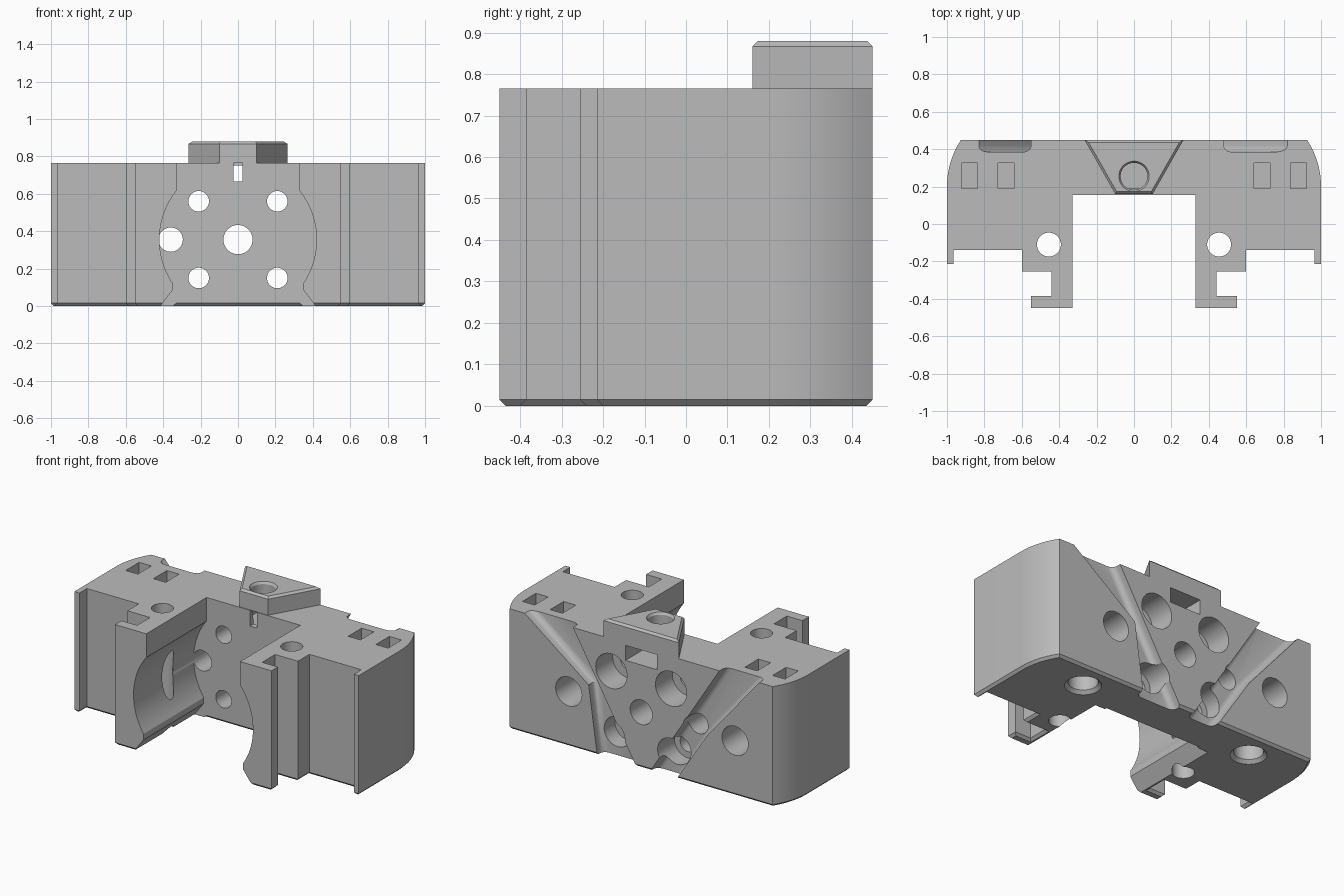
import bpy, bmesh, math
from mathutils import Matrix, Vector

if "Cube" in bpy.data.objects:
    bpy.data.objects.remove(bpy.data.objects["Cube"], do_unlink=True)

grey = bpy.data.materials.new("plain grey")
grey.use_nodes = True
grey.diffuse_color = (0.5, 0.5, 0.5, 1)
grey.node_tree.nodes["Principled BSDF"].inputs["Base Color"].default_value = (0.5, 0.5, 0.5, 1)

HEIGHT, BACK, WALL = 0.765, 0.45, 0.155


def make(name, bm):
    bmesh.ops.recalc_face_normals(bm, faces=bm.faces)
    mesh = bpy.data.meshes.new(name)
    bm.to_mesh(mesh)
    bm.free()
    mesh.materials.append(grey)
    obj = bpy.data.objects.new(name, mesh)
    bpy.context.collection.objects.link(obj)
    return obj


def prism(name, pts, lo, hi, axis="Z", bevel=None, width=0.015, segments=1):
    """Extrude a profile along Z (x, y points) or Y (x, z points)."""
    put = (lambda a, b, t: (a, b, t)) if axis == "Z" else (lambda a, b, t: (a, t, b))
    bm = bmesh.new()
    ends = [[bm.verts.new(put(a, b, t)) for a, b in pts] for t in (lo, hi)]
    caps = [bm.faces.new(ring) for ring in ends]
    n = len(pts)
    for i in range(n):
        j = (i + 1) % n
        bm.faces.new((ends[0][i], ends[0][j], ends[1][j], ends[1][i]))
    bmesh.ops.recalc_face_normals(bm, faces=bm.faces)
    if bevel is not None:
        bmesh.ops.bevel(bm, geom=list(caps[bevel].edges), offset=width,
                        segments=segments, profile=0.5, affect="EDGES")
    return make(name, bm)


def box(x, y, z):
    pts = [(x[0], y[0]), (x[1], y[0]), (x[1], y[1]), (x[0], y[1])]
    return prism("box_cutter", pts, z[0], z[1])


def drill(start, end, r1, r2=None, sides=48):
    """Round cutter between two points, tapered when r2 is given."""
    a, b = Vector(start), Vector(end)
    d = b - a
    bm = bmesh.new()
    turn = Matrix.Translation((a + b) / 2) @ d.to_track_quat("Z", "Y").to_matrix().to_4x4()
    bmesh.ops.create_cone(bm, cap_ends=True, segments=sides, radius1=r1,
                          radius2=r1 if r2 is None else r2, depth=d.length, matrix=turn)
    return make("round_cutter", bm)


def cut(target, cutter):
    mod = target.modifiers.new("cut", "BOOLEAN")
    mod.operation, mod.solver, mod.object = "DIFFERENCE", "EXACT", cutter
    bpy.context.view_layer.update()
    mesh = bpy.data.meshes.new_from_object(
        target.evaluated_get(bpy.context.evaluated_depsgraph_get()))
    target.modifiers.clear()
    target.data = mesh
    bpy.data.objects.remove(cutter, do_unlink=True)


# Body outline: channel, hooked arms, side lips and curved back corners
R = 0.454
half = [(0.33, WALL), (0.33, -0.45), (0.55, -0.45), (0.55, -0.385), (0.44, -0.385),
        (0.44, -0.255), (0.6, -0.255), (0.6, -0.14), (0.965, -0.14), (0.965, -0.215), (1, -0.215)]
half += [(1 - R + math.sqrt(R * R - (i / 32) ** 2), 0.2 + i / 32) for i in range(9)]
outline = half + [(-x, y) for x, y in reversed(half)]
body = prism("carriage_body", outline, 0, HEIGHT, bevel=0)

# Wedge on the top
wedge = prism("top_wedge", [(-0.1, 0.16), (0.1, 0.16), (0.265, 0.45), (-0.265, 0.45)],
              HEIGHT, 0.88, bevel=1, width=0.013)

# Round bore between the arms, flared at the foot
cut(body, drill((0, -0.6, 0.355), (0, WALL, 0.355), 0.42, sides=96))
cut(body, prism("flare_cutter", [(-0.43, -0.02), (0.43, -0.02), (0.35, 0.085), (0.35, 0.13),
                                 (-0.35, 0.13), (-0.35, 0.085)], -0.6, WALL, "Y"))

# Diagonal troughs in the back
left_trough = [(0.97, 0.9), (0.82, 0.765), (0.37, 0.43), (0.31, 0), (0.3, -0.1),
               (-0.02, -0.1), (0.035, 0), (0.48, 0.765), (0.56, 0.9)]
right_trough = [(-0.93, 0.9), (-0.83, 0.765), (-0.47, 0.34), (-0.25, 0), (-0.19, -0.1),
                (0, -0.1), (-0.065, 0), (-0.55, 0.765), (-0.635, 0.9)]
for trough in (left_trough, right_trough):
    cut(body, prism("trough_cutter", trough, 0.385, 0.6, "Y", bevel=0, width=0.035, segments=4))

# Screw holes through the wall, with counterbores from the back
for s in (-1, 1):
    for z, r in ((0.56, 0.11), (0.15, 0.095)):
        cut(body, drill((s * 0.21, 0, z), (s * 0.21, 0.6, z), 0.055))
        cut(body, drill((s * 0.21, 0.28, z), (s * 0.21, 0.6, z), r))
cut(body, drill((0, 0, 0.355), (0, 0.6, 0.355), 0.078))
cut(body, drill((-0.36, -0.05, 0.355), (-0.36, 0.6, 0.355), 0.065))

# Blind holes in the back and underside, rod holes and strap slots
for x in (0.51, -0.66):
    cut(body, drill((x, 0.2, 0.35), (x, 0.6, 0.35), 0.092))
for s in (-1, 1):
    cut(body, drill((s * 0.61, 0.28, -0.1), (s * 0.61, 0.28, 0.15), 0.085))
    cut(body, drill((s * 0.61, 0.28, -0.01), (s * 0.61, 0.28, 0.02), 0.115, 0.085))
    cut(body, drill((s * 0.455, -0.11, -0.1), (s * 0.455, -0.11, 0.9), 0.064))
    for x in (0.685, 0.88):
        cut(body, box((s * x - 0.043, s * x + 0.043), (0.19, 0.325), (0.64, 0.9)))

# Nut pocket, its front slot and the screw hole from the wedge
cut(body, box((-0.11, 0.11), (0.19, 0.6), (0.655, 0.75)))
cut(body, box((-0.025, 0.025), (0.1, 0.3), (0.665, 0.764)))
cut(body, drill((0, 0.255, 0.7), (0, 0.255, 0.9), 0.072))
cut(wedge, drill((0, 0.255, 0.7), (0, 0.255, 0.95), 0.072))
cut(wedge, drill((0, 0.255, 0.866), (0, 0.255, 0.886), 0.072, 0.085))

# Smooth the round walls, keep the edges sharp
for obj in (body, wedge):
    bpy.ops.object.select_all(action="DESELECT")
    obj.select_set(True)
    bpy.context.view_layer.objects.active = obj
    bpy.ops.object.shade_smooth_by_angle(angle=math.radians(30))
